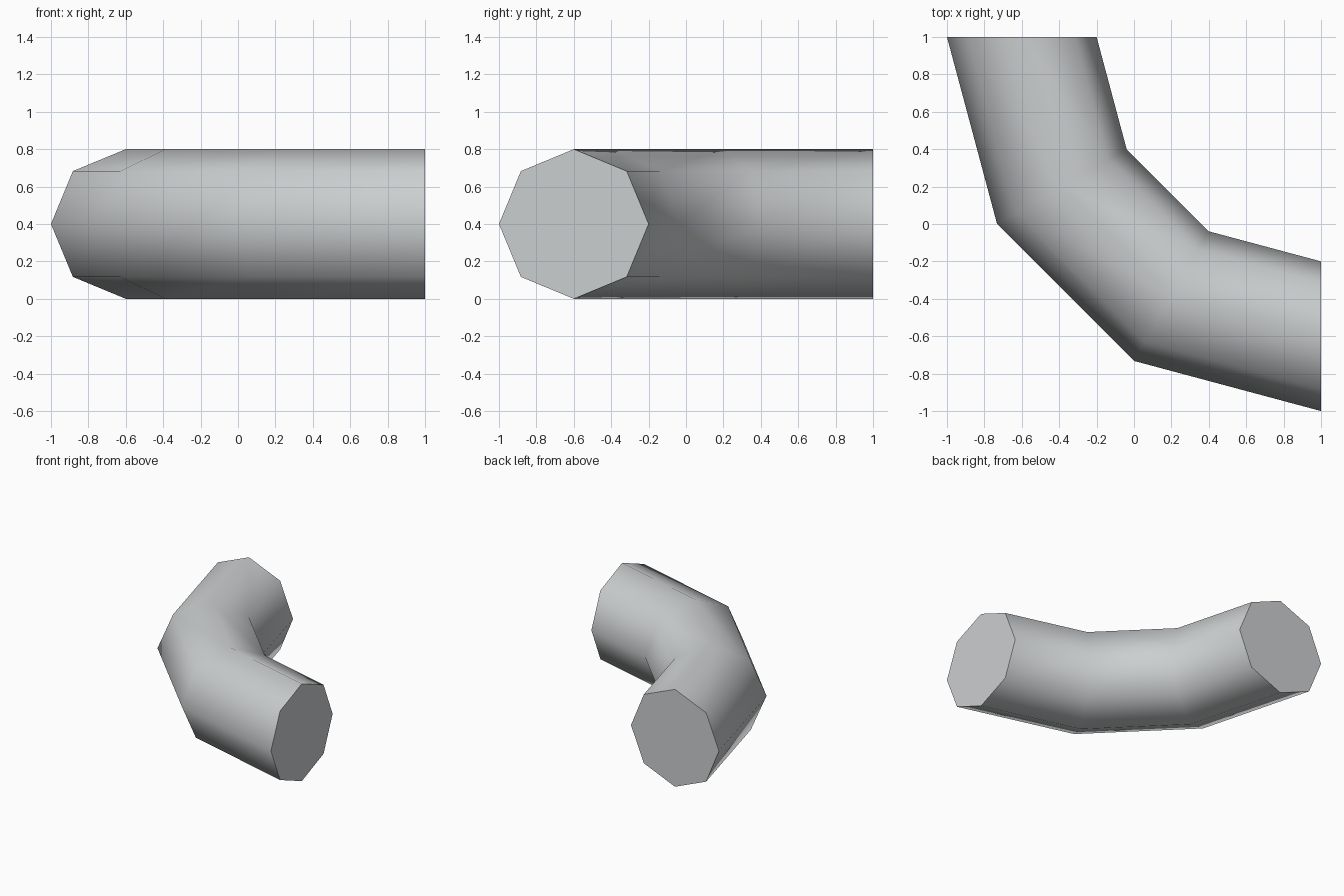
import bpy
import bmesh
import math
from mathutils import Matrix, Vector

cube = bpy.data.objects.get("Cube")
if cube:
    bpy.data.objects.remove(cube, do_unlink=True)

RADIUS = 0.4
SIDES = 8
BEND_STEPS = 3
BEND_CENTRE = Vector((1, 1, RADIUS))
START = Vector((-0.6, 1, RADIUS))

# Plain grey surface
grey = bpy.data.materials.new("light_grey")
grey.use_nodes = True
colour = (0.6, 0.62, 0.63, 1)
grey.diffuse_color = colour
grey.node_tree.nodes["Principled BSDF"].inputs["Base Color"].default_value = colour

# Octagonal section swept through a quarter turn
bm = bmesh.new()
upright = Matrix.Translation(START) @ Matrix.Rotation(math.pi / 2, 4, "X")
bmesh.ops.create_circle(bm, segments=SIDES, radius=RADIUS, matrix=upright)
bmesh.ops.spin(bm, geom=bm.verts[:] + bm.edges[:], cent=BEND_CENTRE,
               axis=(0, 0, 1), angle=math.pi / 2, steps=BEND_STEPS)

# Flat end caps
bmesh.ops.holes_fill(bm, edges=[e for e in bm.edges if e.is_boundary], sides=SIDES)
bmesh.ops.recalc_face_normals(bm, faces=bm.faces)

mesh = bpy.data.meshes.new("pipe_bend")
bm.to_mesh(mesh)
bm.free()
mesh.materials.append(grey)
pipe = bpy.data.objects.new("pipe_bend", mesh)
bpy.context.collection.objects.link(pipe)

# Smooth sides, sharp rims
bpy.ops.object.select_all(action="DESELECT")
pipe.select_set(True)
bpy.context.view_layer.objects.active = pipe
bpy.ops.object.shade_smooth_by_angle(angle=math.radians(60))
